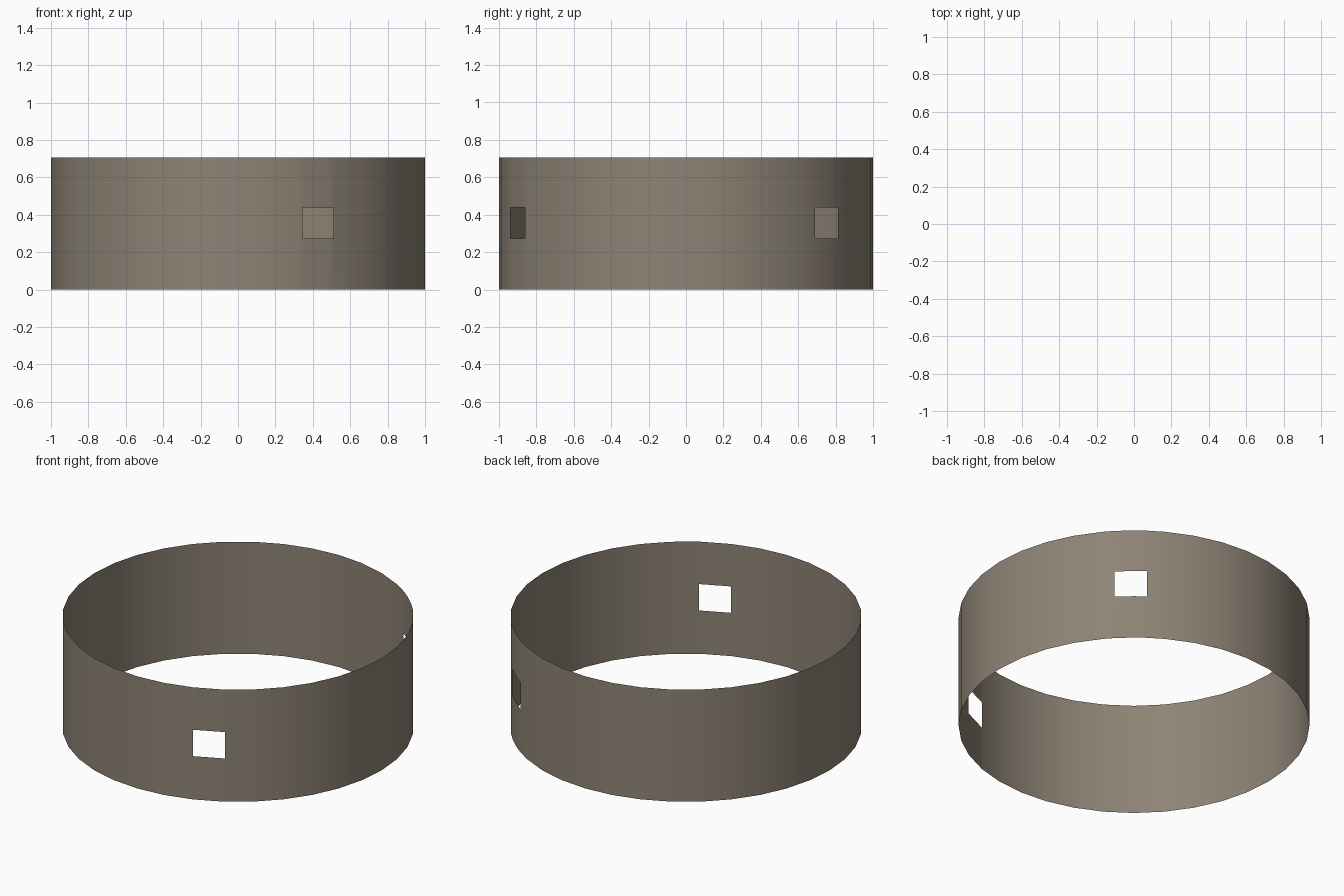
import bpy, bmesh, math

if "Cube" in bpy.data.objects:
    bpy.data.objects.remove(bpy.data.objects["Cube"])

HEIGHT = 0.705
SIDES = 36
WINDOWS = [(-69.9, -59.3), (43.6, 54.3)]   # angular spans of the openings, degrees
ROWS = [0.0, 0.272, 0.438, HEIGHT]

mat = bpy.data.materials.new("warm grey brown")
mat.diffuse_color = (0.27, 0.23, 0.18, 1)
mat.use_nodes = True
mat.node_tree.nodes["Principled BSDF"].inputs["Base Color"].default_value = mat.diffuse_color

# Thin open band: columns at every side plus the window edges
angles = {i * 360 / SIDES - 180 for i in range(SIDES)}
for a, b in WINDOWS:
    angles |= {a, b}
angles = sorted(angles)

bm = bmesh.new()
cols = [[bm.verts.new((math.cos(math.radians(a)), math.sin(math.radians(a)), z))
         for z in ROWS] for a in angles]
n = len(angles)
for i in range(n):
    j = (i + 1) % n
    mid = (angles[i] + (angles[j] if j else 180)) / 2
    for r in range(len(ROWS) - 1):
        # Leave the square windows open
        if r == 1 and any(a < mid < b for a, b in WINDOWS):
            continue
        f = bm.faces.new((cols[i][r], cols[j][r], cols[j][r + 1], cols[i][r + 1]))
        f.smooth = True
# drop the loose column points inside the windows, if any
bmesh.ops.delete(bm, geom=[v for v in bm.verts if not v.link_faces], context='VERTS')

mesh = bpy.data.meshes.new("ring_wall")
bm.to_mesh(mesh)
bm.free()
mesh.materials.append(mat)
ring = bpy.data.objects.new("ring_wall", mesh)
bpy.context.collection.objects.link(ring)
